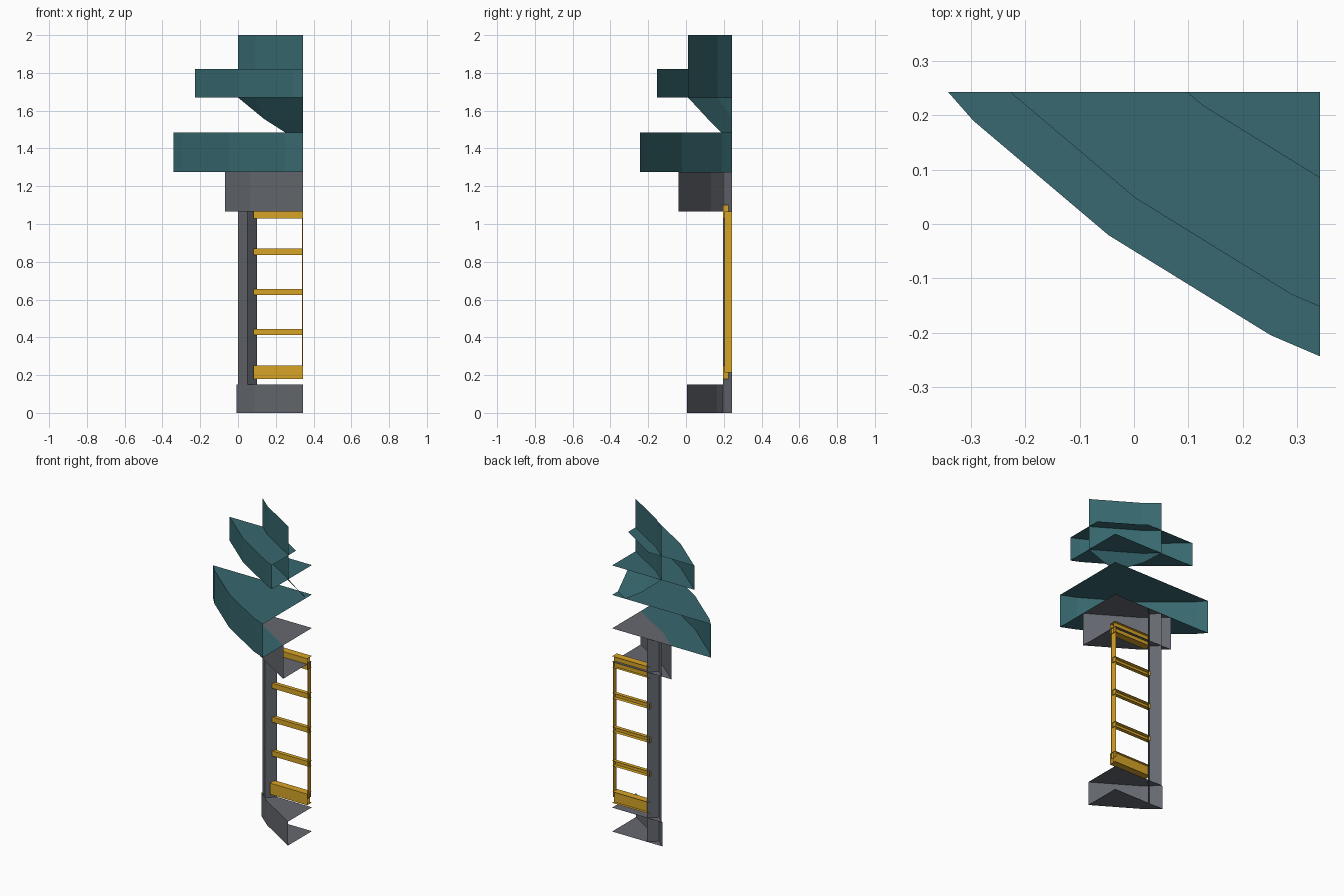
import bpy, math

if "Cube" in bpy.data.objects:
    bpy.data.objects.remove(bpy.data.objects["Cube"])

AX, AY = 0.343, 0.243          # tower axis; the model is one open quarter


def material(name, rgb):
    m = bpy.data.materials.new(name)
    m.diffuse_color = (*rgb, 1)
    m.use_nodes = True
    m.node_tree.nodes["Principled BSDF"].inputs["Base Color"].default_value = m.diffuse_color
    return m


TEAL = material("teal", (0.038, 0.140, 0.160))
GREY = material("dark_grey", (0.130, 0.140, 0.160))
GOLD = material("gold", (0.68, 0.37, 0.02))

# Outer walls of the plan: outward normal and distance from the axis
WALLS = [(-0.75, -0.66, 0.514), (-0.646, -0.763, 0.453),
         (-0.525, -0.851, 0.429), (-0.395, -0.919, 0.4475)]


def outline(inset):
    """Quarter plan outline moved inwards, from the left end to the front end."""
    lines = [(a, b, d - inset) for a, b, d in WALLS] + [(1, 0, 0), (0, 1, 0)]
    pts = []
    for i, (a, b, d) in enumerate(lines[:4]):
        for e, f, g in lines[i + 1:]:
            det = a * f - b * e
            x, y = (d * f - b * g) / det, (a * g - d * e) / det
            if all(p * x + q * y <= r + 1e-6 for p, q, r in lines):
                pts.append((x, y))
    pts.sort(key=lambda p: math.atan2(-p[1], -p[0]))
    return [(x + AX, y + AY) for x, y in pts]


def make(name, verts, faces, mat):
    me = bpy.data.meshes.new(name)
    me.from_pydata(verts, [], faces)
    me.materials.append(mat)
    ob = bpy.data.objects.new(name, me)
    bpy.context.collection.objects.link(ob)
    return ob


def tier(name, inset, z0, z1, mat, bottom=None, top=None):
    """Wall band; each end is open (None), a full floor (0) or a ring (inner inset)."""
    ring = outline(inset)
    n = len(ring)
    verts = [(x, y, z) for z in (z0, z1) for x, y in ring]
    faces = [(i, i + 1, n + i + 1, n + i) for i in range(n - 1)]
    for z, start, end in ((z0, 0, bottom), (z1, n, top)):
        if end is None:
            continue
        inner = outline(end)[::-1] if end else [(AX, AY)]
        k = len(verts)
        verts += [(x, y, z) for x, y in inner]
        f = list(range(start, start + n)) + list(range(k, k + len(inner)))
        faces.append(f[::-1] if z == z0 else f)
    return make(name, verts, faces, mat)


def channel(name, x0, y0, z0, z1, web=None, ends=True):
    """Bar running to the open cuts, optionally with a rear web between its flanges."""
    verts = [(x, y, z) for x in (x0, AX) for y in (y0, AY) for z in (z0, z1)]
    faces = [(0, 4, 5, 1)]
    if ends:
        faces += [(1, 5, 7, 3), (0, 2, 6, 4)]
    k = 2
    if web:
        verts += [(x, web, z) for x in (x0, AX) for z in (z0, z1)]
        faces.append((8, 9, 11, 10))
        k = 8
    faces.append((0, 1, k + 1, k))
    return make(name, verts, faces, GOLD)


# Base and head blocks
tier("base", 0.227, 0, 0.15, GREY, bottom=0, top=0)
tier("head_block", 0.187, 1.065, 1.275, GREY, bottom=0, top=0)

# Roof tiers
tier("lower_roof", 0, 1.275, 1.485, TEAL, bottom=0.187, top=0)
tier("upper_brim", 0.084, 1.67, 1.82, TEAL, bottom=0, top=0.295)
tier("top_wall", 0.231, 1.67, 2.0, TEAL)

# Tapered neck between the roofs
rings = [(0.231, 1.67), (0.3215, 1.555), (0.38, 1.485)]
(a, b, c), mid, low = [[(x, y, z) for x, y in outline(t)] for t, z in rings]
make("roof_neck", [a, b, c, mid[0], mid[-1], low[0], low[-1]],
     [(0, 3, 1), (1, 3, 4, 2), (3, 5, 6, 4)], TEAL)

# Corner post: half of a diamond column
plan = [(0, AY), (0.05, 0.195), (0.1, AY)]
make("post", [(x, y, z) for z in (0, 1.275) for x, y in plan],
     [(0, 1, 4, 3), (1, 2, 5, 4)], GREY)

# Window lattice
channel("bottom_rail", 0.083, 0.197, 0.18, 0.25, web=0.226)
channel("top_rail", 0.083, 0.197, 1.03, 1.10, web=0.226)
for i in range(3):
    z = 0.428 + 0.2125 * i
    channel(f"rung_{i + 1}", 0.083, 0.218, z - 0.016, z + 0.016)
channel("mullion", 0.338, 0.205, 0.215, 1.065, ends=False)
